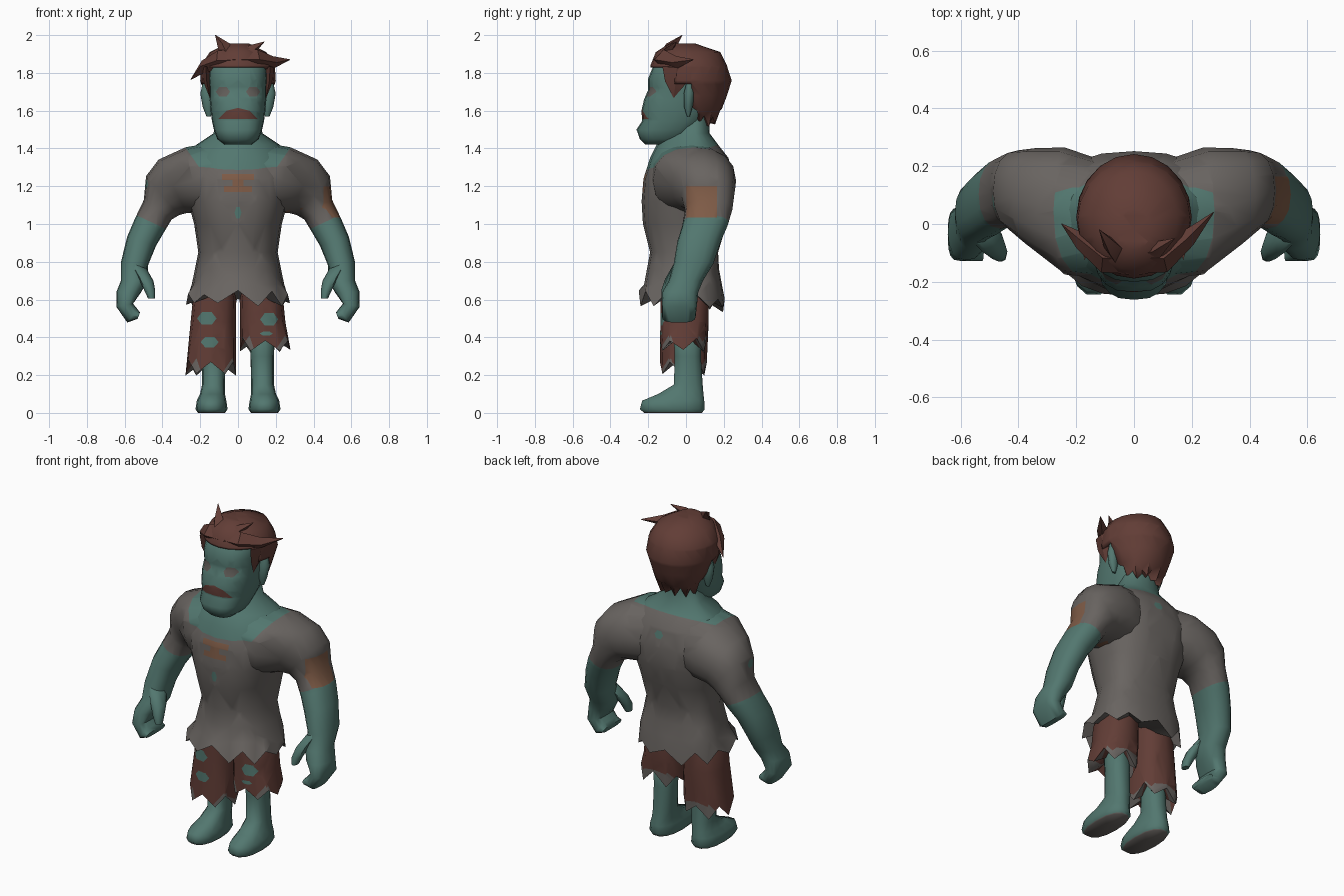
import bpy, bmesh, math, random
from mathutils import Vector

random.seed(4)
cube = bpy.data.objects.get("Cube")
if cube:
    bpy.data.objects.remove(cube)


def material(name, rgb):
    m = bpy.data.materials.new(name)
    m.use_nodes = True
    m.diffuse_color = (*rgb, 1)
    bsdf = m.node_tree.nodes["Principled BSDF"]
    bsdf.inputs["Base Color"].default_value = (*rgb, 1)
    bsdf.inputs["Roughness"].default_value = 0.9
    return m


MATS = [material("green skin", (.085, .185, .16)),
        material("grey cloth", (.14, .127, .118)),
        material("brown hair and trousers", (.122, .047, .037)),
        material("orange patch", (.21, .105, .062)),
        material("dull eye", (.118, .108, .098))]
SKIN, CLOTH, BROWN, PATCH, EYE = range(5)


def ring(c, a, front, back, tilt=0, s=1, p=1, n=20):
    """Closed cross-section, wide along a tilted x axis and deep along y."""
    t = math.radians(tilt)
    u = Vector((math.cos(t) * s, 0, math.sin(t)))
    pts = []
    for i in range(n):
        w = 2 * math.pi * i / n
        cx, sy = (math.copysign(abs(k) ** p, k) for k in (math.cos(w), math.sin(w)))
        pts.append(Vector(c) + u * a * cx + Vector((0, sy * (back if sy > 0 else front), 0)))
    return pts


def level(z, rx, yf, yb, x=0, p=1, yc=None, n=20):
    """Horizontal cross-section from its front and back limits."""
    yc = (yf + yb) / 2 if yc is None else yc
    return ring((x, yc, z), rx, yc - yf, yb - yc, p=p, n=n)


def ragged(pts, depth, droop=0):
    for i, v in enumerate(pts):
        v.z += random.uniform(.4, 1) * depth * (1 if i % 2 else -1) - droop * max(v.y, 0)
    return pts


def loft(name, rings, mat, paint_job=None, lift=0, angle=60):
    bm = bmesh.new()
    rows = [[bm.verts.new(v) for v in r] for r in rings]
    n = len(rows[0])
    for lo, hi in zip(rows, rows[1:]):
        for i in range(n):
            bm.faces.new((lo[i], lo[(i + 1) % n], hi[(i + 1) % n], hi[i]))
    for row, dz in ((rows[0], lift), (rows[-1], 0)):
        mid = bm.verts.new(sum((v.co for v in row), Vector()) / n + Vector((0, 0, dz)))
        for i in range(n):
            bm.faces.new((row[i], row[(i + 1) % n], mid))
    bmesh.ops.recalc_face_normals(bm, faces=bm.faces)
    bmesh.ops.triangulate(bm, faces=bm.faces)
    for f in bm.faces:
        f.material_index = mat
    if paint_job:
        paint_job(bm)
    mesh = bpy.data.meshes.new(name)
    bm.to_mesh(mesh)
    bm.free()
    for m in MATS:
        mesh.materials.append(m)
    ob = bpy.data.objects.new(name, mesh)
    bpy.context.collection.objects.link(ob)
    bpy.ops.object.select_all(action='DESELECT')
    ob.select_set(True)
    bpy.context.view_layer.objects.active = ob
    bpy.ops.object.shade_smooth_by_angle(angle=math.radians(angle))
    return ob


def cut(bm, co, no, faces=None):
    faces = list(bm.faces) if faces is None else faces
    geom = set(faces) | {e for f in faces for e in f.edges} | {v for f in faces for v in f.verts}
    bmesh.ops.bisect_plane(bm, geom=list(geom), plane_co=co, plane_no=no, dist=1e-5)
    bm.normal_update()


def split(bm, co, no, mat):
    """Cut along a plane and colour the side its normal points to."""
    cut(bm, co, no)
    for f in bm.faces:
        if (f.calc_center_median() - Vector(co)).dot(Vector(no)) > 0:
            f.material_index = mat


def paint(bm, mat, poly, axis=1, sign=-1):
    """Cut a convex (across, height) polygon into the faces on one side."""
    h = 1 - axis
    d = Vector((0, 0, 0))
    d[axis] = sign

    def facing():
        return [f for f in bm.faces if f.normal.dot(d) > .1 and all(
            max(v.co[k] for v in f.verts) > min(q[j] for q in poly) and
            min(v.co[k] for v in f.verts) < max(q[j] for q in poly)
            for j, k in ((0, h), (1, 2)))]

    def point(q):
        v = Vector((0, 0, q[1]))
        v[h] = q[0]
        return v

    corners = [point(q) for q in poly]
    centre = sum(corners, Vector()) / len(corners)
    planes = []
    for a, b in zip(corners, corners[1:] + corners[:1]):
        no = (b - a).cross(d).normalized()
        planes.append((a, no if (centre - a).dot(no) > 0 else -no))
    for a, no in planes:
        cut(bm, a, no, facing())
    for f in facing():
        c = f.calc_center_median()
        if all((c - a).dot(no) > 0 for a, no in planes):
            f.material_index = mat


def box(x0, x1, z0, z1):
    return [(x0, z0), (x1, z0), (x1, z1), (x0, z1)]


def blob(x, z, rx, rz):
    return [(x + rx * math.cos(k * math.pi / 3), z + rz * math.sin(k * math.pi / 3)) for k in range(6)]


# Scooped neckline shared by the shirt body and the shoulders
def neckline(bm):
    split(bm, (0, -.2, 1.29), (0, -.33, .94), SKIN)
    for s in (1, -1):
        split(bm, (s * .24, 0, 1.35), (s * .82, 0, -.57), CLOTH)


# Shirt body and neck
def shirt_paint(bm):
    neckline(bm)
    for z, half in ((1.25, .085), (1.185, .075)):
        paint(bm, PATCH, box(-half, half, z - .016, z + .016))
    paint(bm, PATCH, box(-.03, .03, 1.195, 1.24))
    paint(bm, SKIN, blob(0, 1.06, .018, .035))
    paint(bm, SKIN, blob(.02, 1.31, .03, .025), sign=1)


torso = [(.68, .245, -.222, .19, .82), (.76, .228, -.207, .175, .85), (.85, .21, -.19, .17, .88),
         (1, .232, -.228, .215, .85), (1.12, .265, -.235, .245, .82), (1.24, .29, -.225, .252, .82),
         (1.35, .265, -.19, .225, .9), (1.42, .22, -.155, .17, 1), (1.48, .13, -.1, .125, 1),
         (1.58, .105, -.08, .12, 1)]
hem = ragged(level(.605, .275, -.25, .205, p=.8), .045, .15)
loft("shirt_body", [hem] + [level(z, rx, yf, yb, p=p, yc=.05) for z, rx, yf, yb, p in torso],
     CLOTH, shirt_paint, lift=.08)

# Shoulders and arms with sleeves, mitten hands and thumbs
ARM = [(.08, .01, 1.24, .2, .2, 88), (.24, .045, 1.23, .18, .22, 78), (.345, .092, 1.2, .16, .17, 62),
       (.4, .115, 1.15, .135, .14, 50), (.425, .12, 1.075, .09, .125, 35), (.47, .1, .99, .085, .12, 25),
       (.51, .07, .91, .08, .115, 18), (.548, .04, .79, .072, .105, 8), (.55, 0, .7, .07, .09, 0),
       (.578, -.03, .64, .066, .095, 0), (.6, -.035, .57, .045, .093, -10),
       (.56, -.038, .515, .045, .09, -55), (.525, -.04, .515, .018, .088, -70)]
THUMB = [(.53, -.02, .78, .05, .05, 20), (.49, -.065, .71, .044, .045, 15),
         (.468, -.095, .65, .03, .035, 5), (.458, -.105, .605, .018, .025, 0)]
for side, s in (("left", 1), ("right", -1)):
    def sleeve_paint(bm):
        neckline(bm)
        split(bm, (s * .46, .1, 1.01), (s * .42, 0, -.9), SKIN)
        if s > 0:
            paint(bm, PATCH, box(0, .165, 1.035, 1.2), axis=0, sign=1)
        else:
            paint(bm, SKIN, blob(.07, 1.21, .035, .025), axis=0, sign=-1)
    for part, rows, n, job in (("arm", ARM, 16, sleeve_paint), ("thumb", THUMB, 8, None)):
        rings = [ring((s * x, y, z), a, b, b, tilt, s, .65 if z < .6 else .88, n)
                 for x, y, z, a, b, tilt in rows]
        loft(side + "_" + part, rings, CLOTH if job else SKIN, job)

# Legs and bare feet with worn soles
LEG = [(0, .072, -.225, .088, .14), (.02, .085, -.248, .103, .14), (.065, .078, -.235, .1, .14),
       (.1, .066, -.15, .095, .135), (.15, .06, -.065, .09, .13), (.3, .062, -.062, .08, .128),
       (.52, .075, -.07, .08, .128)]
for side, s in (("left", 1), ("right", -1)):
    loft(side + "_leg", [level(z, rx, yf, yb, s * x, .85, n=14) for z, rx, yf, yb, x in LEG], SKIN,
         lambda bm: split(bm, (0, 0, .006), (0, 0, -1), CLOTH), angle=150)


# Torn trousers: one short leg, one long leg
def trouser(name, s, bottom, holes):
    def job(bm):
        for axis, middle in ((1, s * .14), (0, 0)):
            for sign in (-1, 1):
                for x in (middle - .1, middle + .09):
                    paint(bm, CLOTH, [(x - .06, bottom - .07), (x + .06, bottom - .07),
                                      (x + .02, bottom + .05)], axis, sign)
        for hole in holes:
            paint(bm, SKIN, blob(*hole))
    rings = [ragged(level(bottom, .134, -.138, .11, s * .144, .8, n=12), .045)]
    rings += [level(z, rx, -.135, .12, s * x, .8, n=12)
              for z, rx, x in ((.48, .12, .131), (.6, .115, .124), (.69, .08, .11))]
    loft(name, rings, BROWN, job, lift=.06)


trouser("left_trouser_leg", 1, .36, [(.165, .495, .048, .038), (.15, .42, .035, .012)])
trouser("right_trouser_leg", -1, .24, [(-.165, .5, .052, .038), (-.15, .375, .048, .032)])


# Head with painted eyes and moustache
def face_paint(bm):
    paint(bm, BROWN, [(-.105, 1.555), (.105, 1.555), (.06, 1.6), (0, 1.615), (-.06, 1.6)])
    for x in (-.08, .08):
        paint(bm, EYE, blob(x, 1.7, .038, .03))


HEAD = [(1.42, .07, -.215, -.07), (1.45, .11, -.245, .01), (1.5, .128, -.262, .06), (1.545, .138, -.232, .1),
        (1.6, .145, -.236, .13), (1.66, .15, -.222, .15), (1.71, .15, -.2, .16), (1.77, .155, -.2, .17),
        (1.84, .15, -.172, .15), (1.9, .1, -.1, .1)]
loft("head", [level(*r, p=.75) for r in HEAD], SKIN, face_paint)
EAR = [(1.57, .012, .005, .02), (1.62, .028, -.01, .035), (1.69, .035, -.012, .045), (1.74, .02, 0, .035)]
for side, s in (("left", 1), ("right", -1)):
    loft(side + "_ear", [level(*r, x=s * (.155 + (r[0] - 1.57) * .08), n=8) for r in EAR], SKIN)


# Hair shell, opened around the face and ears
def hairline(bm):
    for co, no in (((0, -.06, 0), (0, 1, 0)), ((0, 0, 1.83), (0, 0, 1)),
                   ((0, .03, 0), (0, 1, 0)), ((0, 0, 1.74), (0, 0, 1))):
        cut(bm, co, no)
    gone = []
    for f in bm.faces:
        c = f.calc_center_median()
        if (c.y < -.06 and c.z < 1.83) or (c.y < .03 and c.z < 1.74):
            gone.append(f)
    bmesh.ops.delete(bm, geom=gone, context='FACES')


HAIR = [(1.61, .14, -.05, .19), (1.68, .178, -.18, .217), (1.76, .2, -.195, .242),
        (1.84, .195, -.188, .216), (1.91, .15, -.16, .182), (1.955, .06, -.09, .05)]
nape = ragged(level(1.55, .105, -.02, .158), .04)
hair = loft("hair", [nape] + [level(*r) for r in HAIR], BROWN, hairline)
shell = hair.modifiers.new("thickness", 'SOLIDIFY')
shell.thickness, shell.offset = .03, -1


# Swept and upright locks
def lock(name, path, w, h):
    path = [Vector(p) for p in path]
    rings = []
    for i, p in enumerate(path):
        t = (path[min(i + 1, len(path) - 1)] - path[max(i - 1, 0)]).normalized()
        a = t.cross(Vector((0, 1, 0)) if abs(t.z) > .6 else Vector((0, 0, 1))).normalized()
        b = a.cross(t)
        k = max(1 - (i / (len(path) - 1)) ** 2, .03)
        rings.append([p + a * w * k, p + b * h * k, p - a * w * k, p - b * h * k])
    loft(name, rings, BROWN, angle=30)


lock("left_swept_lock", [(-.03, -.12, 1.87), (.1, -.12, 1.87), (.185, -.05, 1.855), (.275, .04, 1.87)], .055, .06)
lock("right_swept_lock", [(.03, -.12, 1.87), (-.1, -.12, 1.865), (-.18, -.06, 1.835), (-.25, 0, 1.765)], .055, .06)
lock("tall_tuft", [(-.05, -.11, 1.88), (-.075, -.08, 1.94), (-.12, -.02, 2)], .045, .04)
lock("small_tuft", [(.03, -.11, 1.88), (.075, -.09, 1.925), (.14, -.05, 1.965)], .04, .035)
for side, s in (("left", 1), ("right", -1)):
    lock(side + "_sideburn", [(s * .17, -.05, 1.83), (s * .165, -.055, 1.75), (s * .15, -.065, 1.67)], .022, .075)
